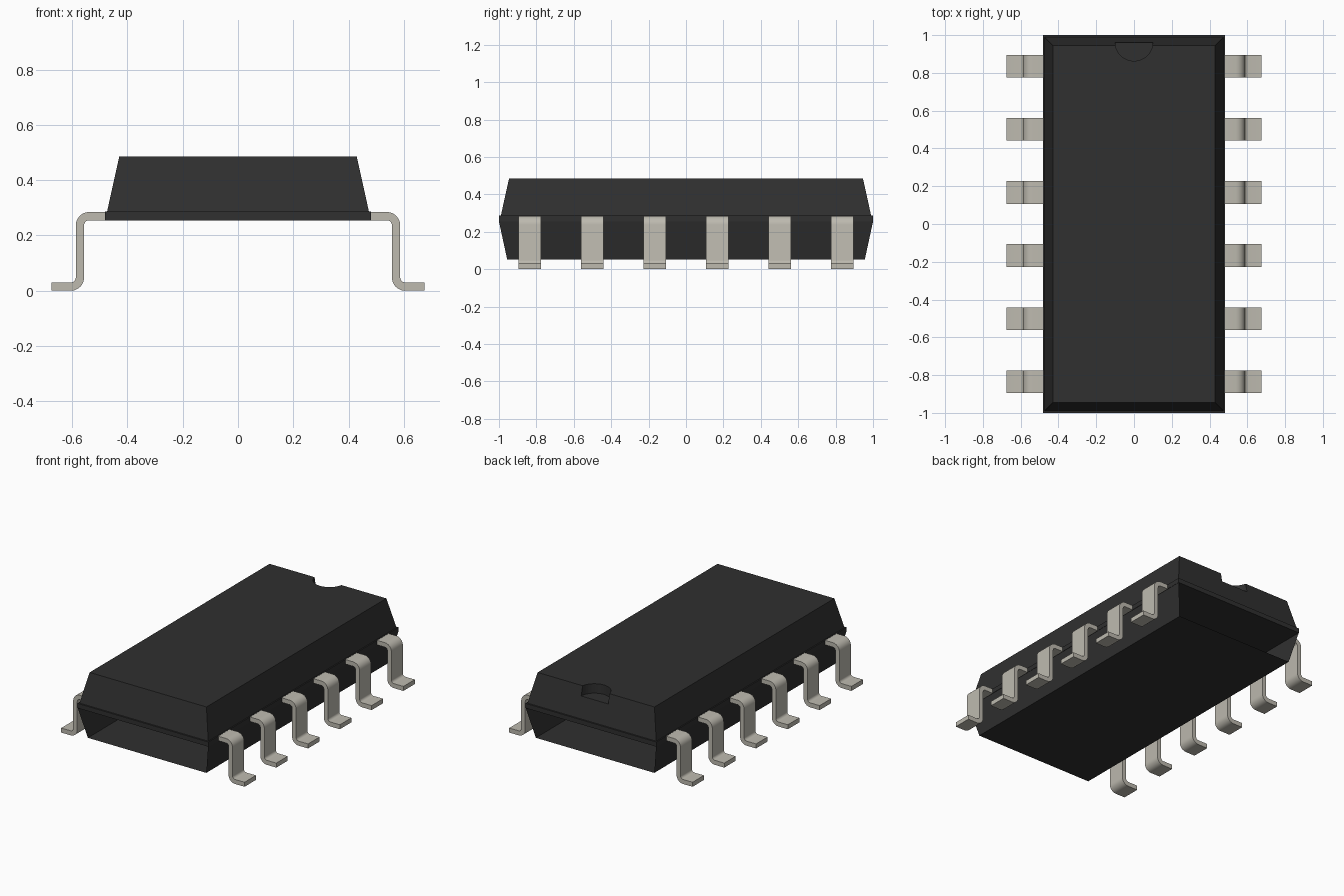
import bpy
import bmesh
import math
from mathutils import Vector

cube = bpy.data.objects.get("Cube")
if cube:
    bpy.data.objects.remove(cube, do_unlink=True)


def make_material(name, color):
    mat = bpy.data.materials.new(name)
    mat.use_nodes = True
    mat.diffuse_color = color
    mat.node_tree.nodes["Principled BSDF"].inputs["Base Color"].default_value = color
    return mat


plastic = make_material("black plastic", (0.029, 0.029, 0.029, 1))
metal = make_material("tin metal", (0.51, 0.49, 0.43, 1))


def finish(name, bm, mat, smooth=False):
    bmesh.ops.recalc_face_normals(bm, faces=bm.faces)
    mesh = bpy.data.meshes.new(name)
    bm.to_mesh(mesh)
    bm.free()
    mesh.materials.append(mat)
    obj = bpy.data.objects.new(name, mesh)
    bpy.context.collection.objects.link(obj)
    if smooth:
        bpy.ops.object.select_all(action='DESELECT')
        obj.select_set(True)
        bpy.context.view_layer.objects.active = obj
        bpy.ops.object.shade_smooth_by_angle(angle=math.radians(35))
    return obj


def ring(bm, x, y, z):
    corners = ((-x, -y), (x, -y), (x, y), (-x, y))
    return [bm.verts.new((cx, cy, z)) for cx, cy in corners]


# Upper body: thin parting slab with a tapered lid above it
bm = bmesh.new()
rings = [ring(bm, *r) for r in ((0.482, 1.0, 0.255), (0.482, 1.0, 0.286),
                                (0.474, 0.99, 0.286), (0.43, 0.946, 0.485))]
for low, high in zip(rings, rings[1:]):
    for i in range(4):
        j = (i + 1) % 4
        bm.faces.new((low[i], low[j], high[j], high[i]))
bm.faces.new(rings[0][::-1])
bm.faces.new(rings[-1])
body = finish("upper_body", bm, plastic)

# Half-round orientation notch at the back edge
bm = bmesh.new()
bmesh.ops.create_cone(bm, cap_ends=True, segments=32, radius1=0.1, radius2=0.1, depth=0.2)
bmesh.ops.translate(bm, verts=bm.verts, vec=(0, 0.963, 0.522))
cutter = finish("notch_cutter", bm, plastic)
cutter.hide_render = True
cut = body.modifiers.new("notch", 'BOOLEAN')
cut.operation = 'DIFFERENCE'
cut.solver = 'EXACT'
cut.object = cutter
bpy.ops.object.select_all(action='DESELECT')
body.select_set(True)
bpy.context.view_layer.objects.active = body
bpy.ops.object.modifier_apply(modifier=cut.name)
bpy.data.objects.remove(cutter, do_unlink=True)

# Lower body: floor and two sloping side walls, open at both ends
bm = bmesh.new()
top = ring(bm, 0.48, 1.0, 0.255)
floor = ring(bm, 0.436, 0.956, 0.052)
bm.faces.new(floor[::-1])
bm.faces.new((floor[1], floor[2], top[2], top[1]))
bm.faces.new((floor[3], floor[0], top[0], top[3]))
finish("lower_body", bm, plastic)

# Pin profile: two rounded bends, stored as inner and outer edge points
THICK = 0.03
HALF = THICK / 2
BEND = 0.033
STEPS = 6
COLUMN = 0.572
TOP_Z = 0.27


def bend(cx, cz, start, end):
    for k in range(STEPS + 1):
        a = math.radians(start + (end - start) * k / STEPS)
        n = Vector((math.cos(a), math.sin(a)))
        yield Vector((cx, cz)) + n * BEND, n


path = [(Vector((0.468, TOP_Z)), Vector((0, 1)))]
path += bend(COLUMN - BEND, TOP_Z - BEND, 90, 0)
path += [(p, -n) for p, n in bend(COLUMN + BEND, HALF + BEND, 180, 270)]
path += [(Vector((0.675, HALF)), Vector((0, 1)))]


def make_pin(name, side, y, width=0.12):
    bm = bmesh.new()
    sections = []
    for p, n in path:
        a, b = p + n * HALF, p - n * HALF
        sections.append([bm.verts.new((side * q.x, y + w * width / 2, q.y))
                         for q, w in ((a, -1), (a, 1), (b, 1), (b, -1))])
    for s, t in zip(sections, sections[1:]):
        for i in range(4):
            j = (i + 1) % 4
            bm.faces.new((s[i], s[j], t[j], t[i]))
    bm.faces.new(sections[0])
    bm.faces.new(sections[-1][::-1])
    finish(name, bm, metal, smooth=True)


# Six pins along each long side
for label, side in (("left", 1), ("right", -1)):
    for i in range(6):
        make_pin(f"{label}_pin_{i + 1}", side, (i - 2.5) * 0.334)
